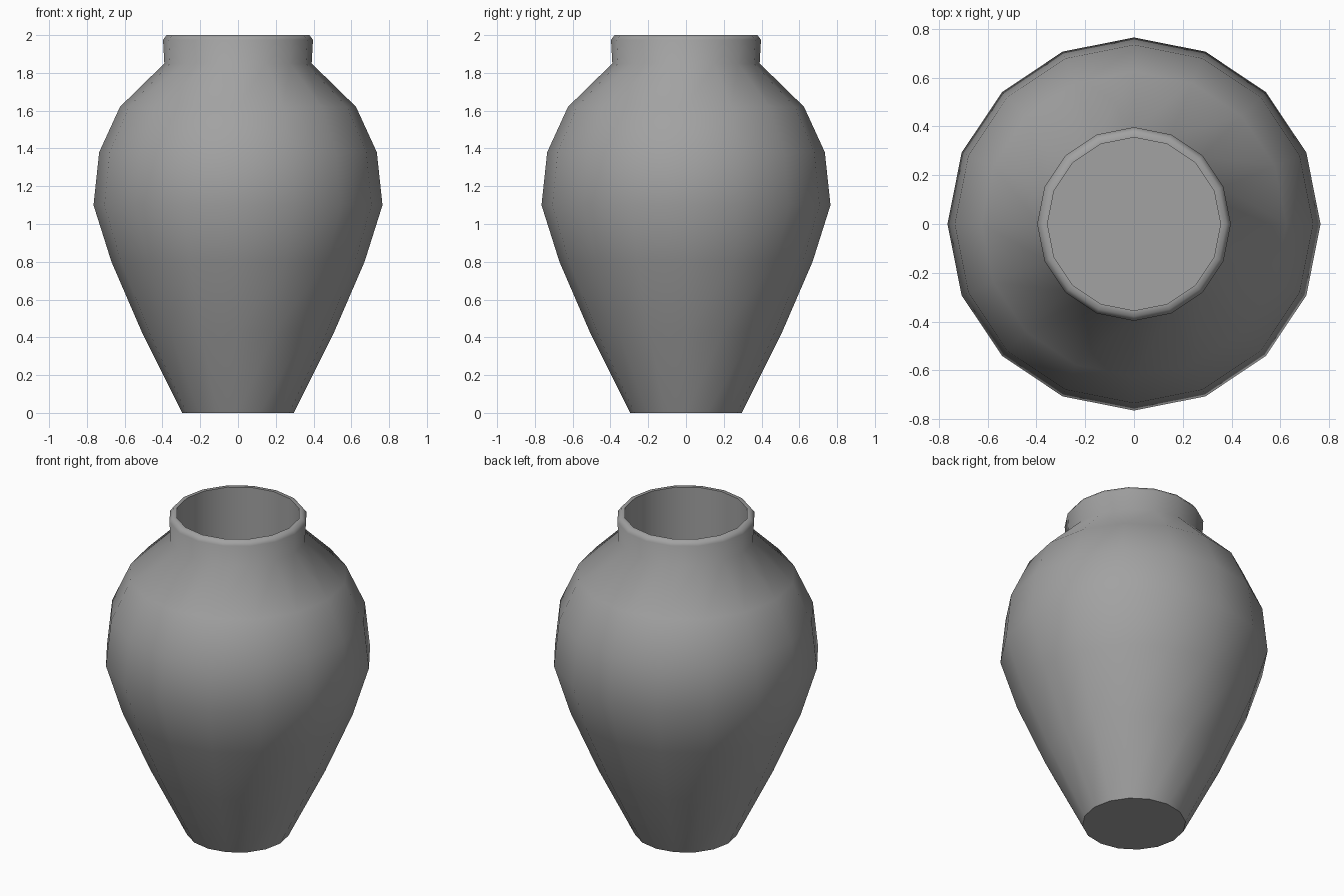
import bpy, bmesh, math

cube = bpy.data.objects.get("Cube")
if cube:
    bpy.data.objects.remove(cube)

SIDES = 16

# Plain grey clay
clay = bpy.data.materials.new("grey clay")
clay.use_nodes = True
grey = (0.36, 0.36, 0.36, 1)
clay.diffuse_color = grey
clay.node_tree.nodes["Principled BSDF"].inputs["Base Color"].default_value = grey

# Outer wall from foot to lip, then down the inside: (radius, height)
profile = [
    (0.295, 0), (0.51, 0.43), (0.67, 0.80), (0.765, 1.10), (0.735, 1.38),
    (0.625, 1.62), (0.39, 1.85), (0.397, 1.975), (0.378, 2.0),
    (0.355, 2.0), (0.355, 1.45),
]


def lathe(name, points, material):
    """Turn a profile round z, closing both ends with flat discs."""
    bm = bmesh.new()
    rings = []
    for r, z in points:
        angles = [math.tau * i / SIDES for i in range(SIDES)]
        rings.append([bm.verts.new((r * math.cos(a), r * math.sin(a), z)) for a in angles])
    for low, high in zip(rings, rings[1:]):
        for i in range(SIDES):
            j = (i + 1) % SIDES
            bm.faces.new((low[i], low[j], high[j], high[i]))
    bm.faces.new(rings[0][::-1])
    bm.faces.new(rings[-1])
    mesh = bpy.data.meshes.new(name)
    bm.to_mesh(mesh)
    bm.free()
    mesh.materials.append(material)
    obj = bpy.data.objects.new(name, mesh)
    bpy.context.collection.objects.link(obj)
    return obj


# Vase body, smooth except at the foot and inner lip
vase = lathe("vase", profile, clay)
bpy.ops.object.select_all(action="DESELECT")
vase.select_set(True)
bpy.context.view_layer.objects.active = vase
bpy.ops.object.shade_smooth_by_angle(angle=math.radians(60))
